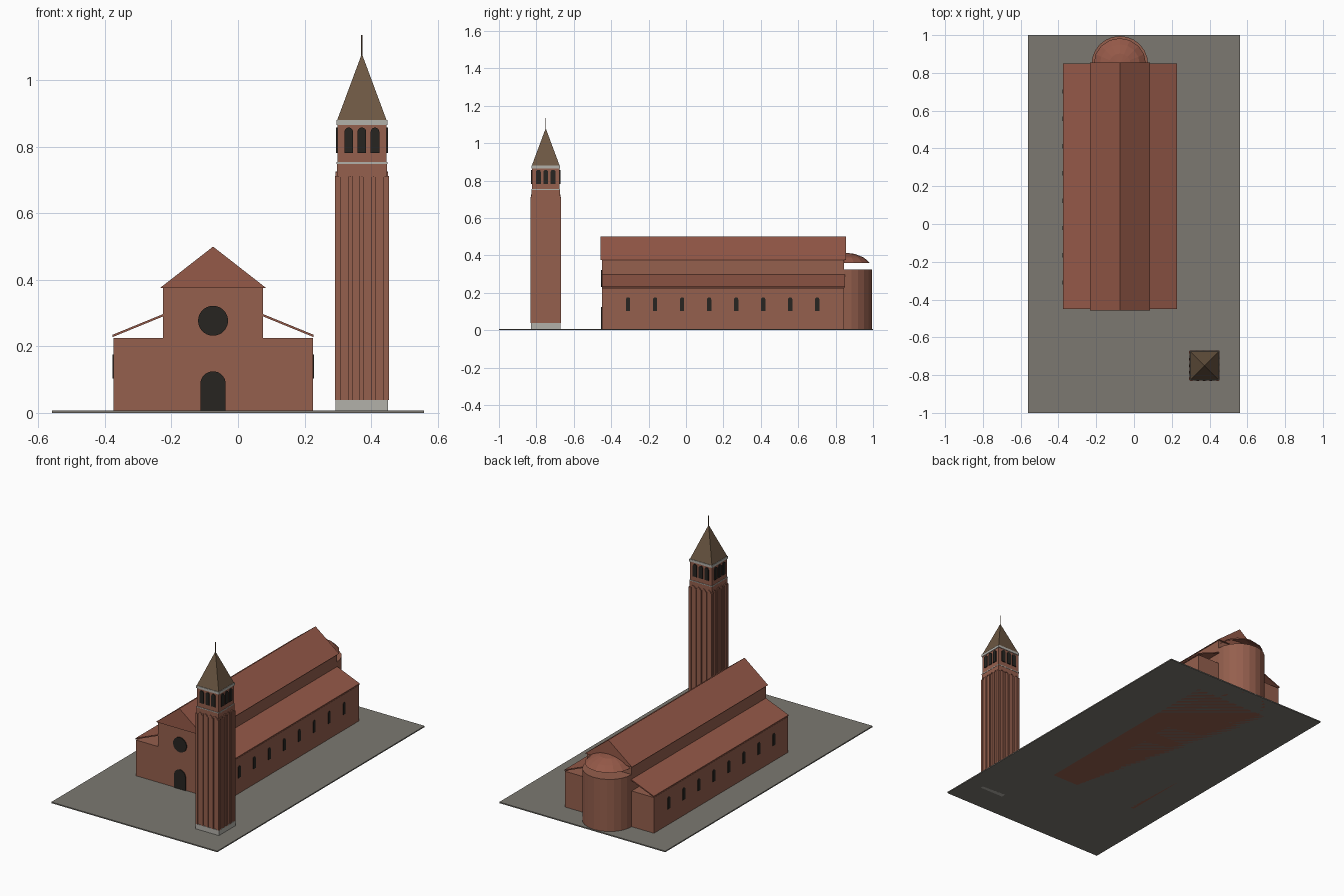
import bpy, bmesh, math
from mathutils import Matrix, Vector

if "Cube" in bpy.data.objects:
    bpy.data.objects.remove(bpy.data.objects["Cube"])


def material(name, rgb):
    m = bpy.data.materials.new(name)
    m.diffuse_color = (*rgb, 1)
    m.use_nodes = True
    m.node_tree.nodes["Principled BSDF"].inputs["Base Color"].default_value = m.diffuse_color
    return m


BRICK = material("brick", (0.30, 0.115, 0.075))
TILE = material("roof_tile", (0.30, 0.10, 0.065))
STONE = material("pale_stone", (0.45, 0.44, 0.40))
PAVING = material("paving", (0.20, 0.19, 0.165))
DARK = material("dark_opening", (0.02, 0.018, 0.015))
SPIRE = material("spire_roof", (0.15, 0.095, 0.055))


def finish(bm, name, mat, smooth=False):
    bmesh.ops.recalc_face_normals(bm, faces=bm.faces)
    me = bpy.data.meshes.new(name)
    bm.to_mesh(me)
    bm.free()
    me.materials.append(mat)
    ob = bpy.data.objects.new(name, me)
    bpy.context.collection.objects.link(ob)
    if smooth:
        bpy.context.view_layer.objects.active = ob
        ob.select_set(True)
        bpy.ops.object.shade_smooth_by_angle(angle=math.radians(35))
        ob.select_set(False)
    return ob


def add_box(bm, x0, x1, y0, y1, z0, z1, mx=Matrix()):
    c = Vector((x0 + x1, y0 + y1, z0 + z1)) / 2
    mat = mx @ Matrix.Translation(c) @ Matrix.Diagonal((x1 - x0, y1 - y0, z1 - z0, 1))
    bmesh.ops.create_cube(bm, size=1, matrix=mat)


def box(name, mat, *dims):
    bm = bmesh.new()
    add_box(bm, *dims)
    return finish(bm, name, mat)


def add_prism(bm, pts, y0, y1, mx=Matrix()):
    """Extrude an (x, z) profile from y0 to y1."""
    face = bm.faces.new([bm.verts.new(mx @ Vector((x, y0, z))) for x, z in pts])
    new = bmesh.ops.extrude_face_region(bm, geom=[face])["geom"]
    move = mx.to_3x3() @ Vector((0, y1 - y0, 0))
    bmesh.ops.translate(bm, vec=move, verts=[v for v in new if isinstance(v, bmesh.types.BMVert)])


def prism(name, mat, pts, y0, y1):
    bm = bmesh.new()
    add_prism(bm, pts, y0, y1)
    return finish(bm, name, mat)


def arch(cx, w, z0, z1, n=10):
    """Round-headed opening profile."""
    r = w / 2
    head = [(cx + r * math.cos(math.pi * i / n), z1 - r + r * math.sin(math.pi * i / n)) for i in range(n + 1)]
    return [(cx - r, z0), (cx + r, z0)] + head


# Paved square
box("paving", PAVING, -0.56, 0.56, -1, 1, 0, 0.007)

# Church body
CX, Y0, Y1 = -0.075, -0.45, 0.845
box("nave", BRICK, CX - 0.15, CX + 0.15, Y0, Y1, 0, 0.376)
prism("nave_roof", TILE, [(CX - 0.159, 0.376), (CX + 0.159, 0.376), (CX, 0.5)], Y0 - 0.008, Y1 + 0.01)

# Side aisles, lean-to roofs and rows of windows
for s, side in ((1, "right"), (-1, "left")):
    xs = sorted((CX + s * 0.15, CX + s * 0.30))
    box(f"aisle_{side}", BRICK, *xs, Y0, Y1, 0, 0.225)
    slab = [(0.148, 0.291), (0.302, 0.228), (0.302, 0.235), (0.148, 0.298)]
    prism(f"aisle_roof_{side}", TILE, [(CX + s * x, z) for x, z in slab], Y0, Y1 + 0.004)
    bm = bmesh.new()
    for i in range(8):
        mx = Matrix.Translation((CX + s * 0.30, -0.31 + i * 0.1445, 0)) @ Matrix.Rotation(math.pi / 2, 4, 'Z')
        add_prism(bm, arch(0, 0.023, 0.103, 0.176), -0.003, 0.003, mx)
    finish(bm, f"aisle_windows_{side}", DARK)

# Front door and round window
prism("front_door", DARK, arch(CX, 0.076, 0.007, 0.125, 16), Y0 - 0.005, Y0 + 0.004)
rose = [(CX + 0.045 * math.cos(math.tau * i / 32), 0.277 + 0.045 * math.sin(math.tau * i / 32)) for i in range(32)]
prism("round_window", DARK, rose, Y0 - 0.005, Y0 + 0.004)

# Apse wall and shallow domed roof
bm = bmesh.new()
bmesh.ops.create_cone(bm, cap_ends=True, segments=24, radius1=0.15, radius2=0.15, depth=0.325,
                      matrix=Matrix.Translation((CX, Y1, 0.1625)))
finish(bm, "apse", BRICK)
bm = bmesh.new()
bmesh.ops.create_uvsphere(bm, u_segments=16, v_segments=8, radius=0.15,
                          matrix=Matrix.Translation((CX, Y1, 0.325)) @ Matrix.Diagonal((1, 1, 0.6, 1)))
bmesh.ops.delete(bm, geom=[v for v in bm.verts if v.co.z < 0.34], context='VERTS')
finish(bm, "apse_roof", TILE)

# Bell tower: base, shaft, belfry and cornice
TX, TY = 0.3725, -0.75


def tower_box(name, mat, half, z0, z1):
    return box(name, mat, TX - half, TX + half, TY - half, TY + half, z0, z1)


tower_box("tower_base", STONE, 0.079, 0, 0.038)
tower_box("tower_shaft", BRICK, 0.075, 0.038, 0.75)
tower_box("tower_string_course", STONE, 0.0765, 0.749, 0.754)
tower_box("belfry", BRICK, 0.0735, 0.754, 0.866)
tower_box("cornice", STONE, 0.077, 0.866, 0.881)

# Pilaster strips, blind arches and belfry openings on the four faces
strips, arches, openings = bmesh.new(), bmesh.new(), bmesh.new()
for k in range(4):
    mx = Matrix.Translation((TX, TY, 0)) @ Matrix.Rotation(k * math.pi / 2, 4, 'Z')
    for i in range(5):
        x = (i - 2) * 0.035
        add_box(strips, x - 0.0065, x + 0.0065, -0.081, -0.07, 0.038, 0.712, mx)
    for i in range(4):
        x, n = (i - 1.5) * 0.035, 8
        ring = [(x + r * math.cos(math.pi * j / n), 0.709 + r * math.sin(math.pi * j / n))
                for r, order in ((0.0165, range(n + 1)), (0.0105, range(n, -1, -1))) for j in order]
        add_prism(arches, ring, -0.079, -0.07, mx)
    for i in range(3):
        add_prism(openings, arch((i - 1) * 0.0395, 0.026, 0.782, 0.858), -0.0785, -0.068, mx)
finish(strips, "tower_pilasters", BRICK)
finish(arches, "tower_blind_arches", BRICK)
finish(openings, "belfry_openings", DARK)

# Pyramid spire and finial rod
bm = bmesh.new()
bmesh.ops.create_cone(bm, cap_ends=True, segments=4, radius1=0.074 * math.sqrt(2), radius2=0, depth=0.199,
                      matrix=Matrix.Translation((TX, TY, 0.9805)) @ Matrix.Rotation(math.pi / 4, 4, 'Z'))
bmesh.ops.remove_doubles(bm, verts=bm.verts, dist=1e-5)
finish(bm, "spire", SPIRE)
bm = bmesh.new()
bmesh.ops.create_cone(bm, cap_ends=True, segments=8, radius1=0.0025, radius2=0.0025, depth=0.075,
                      matrix=Matrix.Translation((TX, TY, 1.0985)))
finish(bm, "finial", SPIRE, True)
